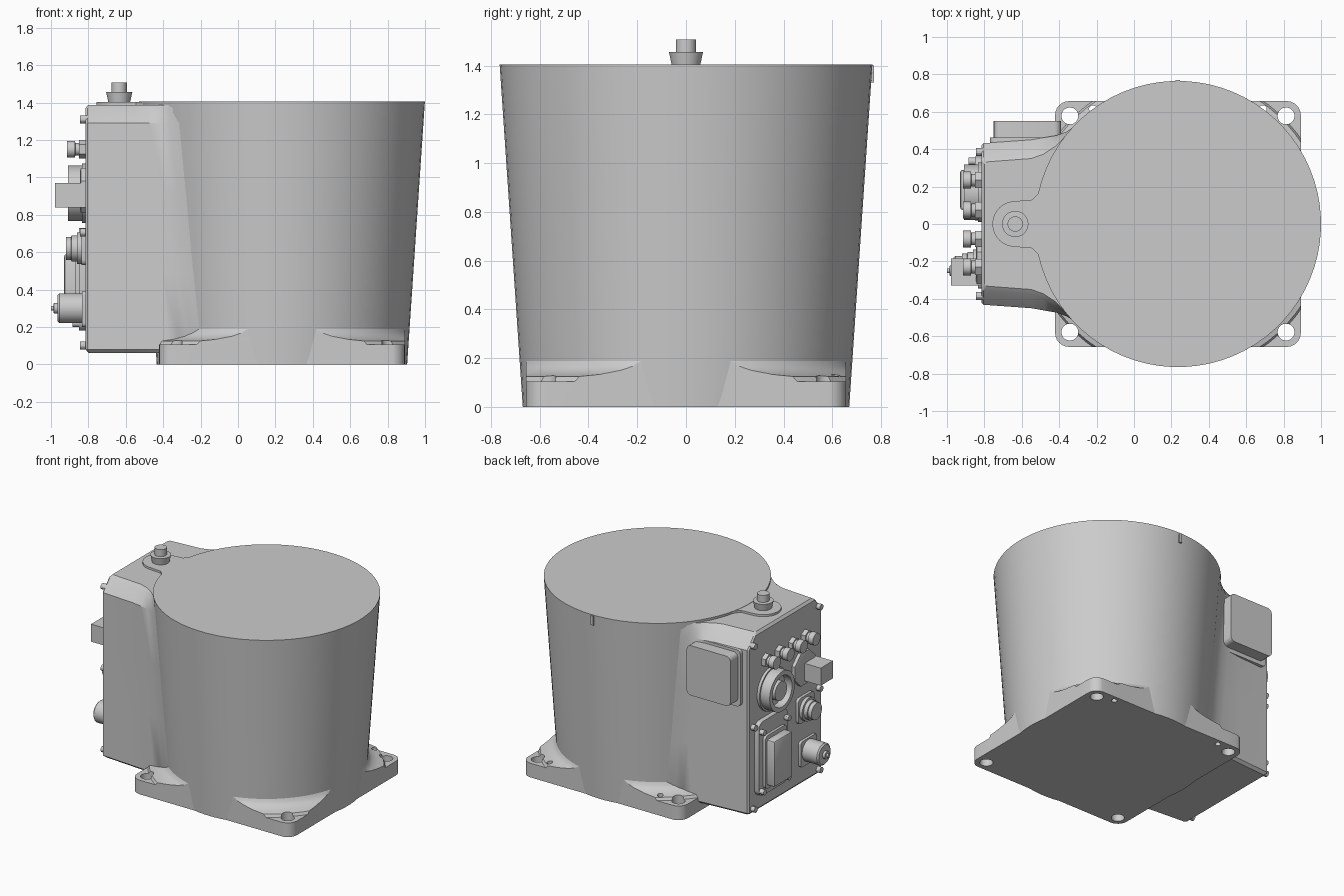
import bpy, bmesh, math
from mathutils import Vector

if "Cube" in bpy.data.objects:
    bpy.data.objects.remove(bpy.data.objects["Cube"])

CX = 0.235                      # axis of the round housing
R0, R1, H = 0.67, 0.765, 1.405  # bottom radius, top radius, height


def finish(name, bm, angle=30):
    bmesh.ops.recalc_face_normals(bm, faces=bm.faces[:])
    me = bpy.data.meshes.new(name)
    bm.to_mesh(me)
    bm.free()
    ob = bpy.data.objects.new(name, me)
    bpy.context.collection.objects.link(ob)
    smooth(ob, angle)
    return ob


def smooth(ob, angle=30):
    bpy.ops.object.select_all(action='DESELECT')
    ob.select_set(True)
    bpy.context.view_layer.objects.active = ob
    bpy.ops.object.shade_smooth_by_angle(angle=math.radians(angle))


def loft(name, rings, angle=30):
    """Skin a stack of equal-length point rings and cap both ends."""
    bm = bmesh.new()
    vs = [[bm.verts.new(p) for p in ring] for ring in rings]
    n = len(vs[0])
    for a, b in zip(vs, vs[1:]):
        for i in range(n):
            j = (i + 1) % n
            bm.faces.new((a[i], a[j], b[j], b[i]))
    bm.faces.new(vs[0])
    bm.faces.new(vs[-1])
    return finish(name, bm, angle)


def lathe(name, origin, axis, profile, n=32):
    """Stack of circles (radius, height) around a z or x axis (x points outward, -x)."""
    o = Vector(origin)
    rings = []
    for r, h in profile:
        ring = []
        for i in range(n):
            t = 2 * math.pi * (i + 0.5) / n
            c, s = r * math.cos(t), r * math.sin(t)
            ring.append(o + (Vector((c, s, h)) if axis == 'z' else Vector((-h, c, s))))
        rings.append(ring)
    return loft(name, rings)


def box(name, lo, hi, r=0.0, axis=None, seg=4):
    """Block; rounds the edges parallel to one axis, or all edges."""
    bm = bmesh.new()
    bmesh.ops.create_cube(bm, size=1)
    for v in bm.verts:
        v.co = [l + (c + 0.5) * (h - l) for l, h, c in zip(lo, hi, v.co)]
    if r:
        edges = bm.edges[:]
        if axis is not None:
            edges = [e for e in edges
                     if abs((e.verts[0].co - e.verts[1].co).normalized()[axis]) > 0.9]
        bmesh.ops.bevel(bm, geom=edges, offset=r, segments=seg, profile=0.5, affect='EDGES')
    return finish(name, bm)


def boolean(ob, cutter, op):
    cutter.hide_render = True
    m = ob.modifiers.new("cut", 'BOOLEAN')
    m.object, m.operation, m.solver = cutter, op, 'EXACT'
    bpy.context.view_layer.objects.active = ob
    bpy.ops.object.modifier_apply(modifier=m.name)
    bpy.data.objects.remove(cutter)


# tapered round housing
lathe("housing", (CX, 0, 0), 'z', [(R0, 0), (R1, H)], 72)
box("alignment_key", (CX - 0.012, 0.74, 1.33), (CX + 0.012, 0.771, 1.4))

# square foot: flared skirt trimmed to a rounded square, with bolt holes
foot = lathe("foot", (CX, 0, 0), 'z',
             [(0.3, 0), (1.0, 0), (1.0, 0.105), (0.80, 0.105), (0.79, 0.125), (0.745, 0.134),
              (0.71, 0.15), (0.692, 0.168), (0.682, 0.19), (0.3, 0.19)], 72)
boolean(foot, box("trim", (CX - 0.657, -0.657, -0.1), (CX + 0.657, 0.657, 0.4), 0.075, 2, 6), 'INTERSECT')
for sx in (-1, 1):
    for sy in (-1, 1):
        boolean(foot, lathe("bolt_hole", (CX + sx * 0.578, sy * 0.578, 0), 'z',
                            [(0.045, -0.1), (0.045, 0.3)], 24), 'DIFFERENCE')
    boolean(foot, lathe("pin_hole", (CX + sx * 0.455, 0.615, 0), 'z',
                        [(0.02, -0.1), (0.02, 0.3)], 16), 'DIFFERENCE')
smooth(foot)


# connection box blending into the housing
def box_section(z, d=0.0, fx=0.0):
    r = R0 + (R1 - R0) * z / H
    xc = lambda y: CX - math.sqrt(r * r - y * y)
    half = [(-0.815 + fx, 0.42 - d), (-0.805 + fx, 0.432 - d), (-0.55, 0.45 - d),
            (xc(0.46) - 0.11, 0.463 - d * 0.9), (xc(0.47) - 0.055, 0.474 - d * 0.6),
            (xc(0.49) - 0.02, 0.493 - d * 0.3), (xc(0.53) + 0.008, 0.53), (0.15, 0.45)]
    return [(x, y, z) for x, y in half] + [(x, -y, z) for x, y in reversed(half)]


loft("connection_box", [box_section(0.062, 0.02, 0.015), box_section(0.08), box_section(0.5),
                        box_section(0.9), box_section(1.29), box_section(1.37, 0.075),
                        box_section(1.388, 0.1, 0.015)], 25)

# raised tongue on top and the cable plug standing on it
arc = [(-0.635 + 0.122 * math.cos(t), 0.122 * math.sin(t))
       for t in [math.pi * (0.5 + i / 16) for i in range(17)]]
tongue = [(-0.3, 0.22), (-0.49, 0.22), (-0.515, 0.16), (-0.545, 0.13)] + arc + \
         [(-0.545, -0.13), (-0.515, -0.16), (-0.49, -0.22), (-0.3, -0.22)]
loft("top_tongue", [[(x, y, z) for x, y in tongue] for z in (1.37, 1.403)])
lathe("top_plug", (-0.635, 0, 0), 'z',
      [(0.056, 1.39), (0.07, 1.455), (0.041, 1.456), (0.041, 1.508)])

# side cover
box("side_cover_frame", (-0.77, 0.38, 0.87), (-0.37, 0.462, 1.29), 0.03, 1)
box("side_cover", (-0.75, 0.4, 0.9), (-0.39, 0.55, 1.27), 0.035, 1)

# service panel: screws round the edge
F = -0.8
for sy in (-1, 1):
    for z in (0.1, 0.705, 1.31):
        lathe("panel_screw", (F, sy * 0.385, z), 'x', [(0.022, 0), (0.022, 0.045)], 12)

# row of four small sockets with hex nuts
for y in (0.235, 0.075, -0.08, -0.23):
    lathe("socket_nut", (F, y, 1.15), 'x', [(0.05, 0), (0.05, 0.05)], 6)
    lathe("socket", (F, y, 1.15), 'x',
          [(0.034, 0.03), (0.034, 0.07), (0.045, 0.071), (0.045, 0.113)], 20)

# large round socket: flange, open collar and inner plug
lathe("large_socket_flange", (F, 0.17, 0.915), 'x', [(0.16, 0), (0.16, 0.035)], 40)
collar = lathe("large_socket_collar", (F, 0.17, 0.915), 'x', [(0.148, 0.02), (0.148, 0.11)], 40)
boolean(collar, lathe("bore", (F, 0.17, 0.915), 'x', [(0.115, 0.05), (0.115, 0.3)], 40), 'DIFFERENCE')
smooth(collar)
lathe("large_socket_plug", (F, 0.17, 0.915), 'x', [(0.07, 0.02), (0.07, 0.1)], 32)

# square block connector on its flange
lathe("block_flange", (F, -0.2, 0.93), 'x', [(0.13, 0), (0.13, 0.04), (0.11, 0.045)], 8)
box("block_connector", (-0.978, -0.328, 0.84), (F, -0.185, 0.97))

# round threaded connector
box("round_connector_flange", (-0.836, -0.315, 0.53), (F, -0.125, 0.72), 0.03, 0)
lathe("round_connector", (F, -0.22, 0.62), 'x',
      [(0.085, 0.02), (0.085, 0.06), (0.07, 0.062), (0.07, 0.09), (0.062, 0.092), (0.062, 0.12)], 28)

# power inlet with a small tip
box("inlet_flange", (-0.835, -0.345, 0.2), (F, -0.155, 0.39), 0.02, 0)
lathe("power_inlet", (F, -0.25, 0.3), 'x',
      [(0.08, 0.02), (0.08, 0.155), (0.07, 0.165), (0.028, 0.166), (0.028, 0.185),
       (0.013, 0.186), (0.013, 0.2)], 32)

# rectangular connector hood with four screws
box("hood_flange", (-0.85, 0.02, 0.18), (F, 0.36, 0.73), 0.05, 0)
box("hood_step", (-0.87, 0.055, 0.225), (F, 0.31, 0.62), 0.03, 0)
box("hood", (-0.93, 0.075, 0.25), (F, 0.29, 0.59), 0.015, None, 2)
for y in (0.045, 0.335):
    for z in (0.22, 0.66):
        lathe("hood_screw", (F, y, z), 'x', [(0.02, 0.03), (0.02, 0.085)], 12)
